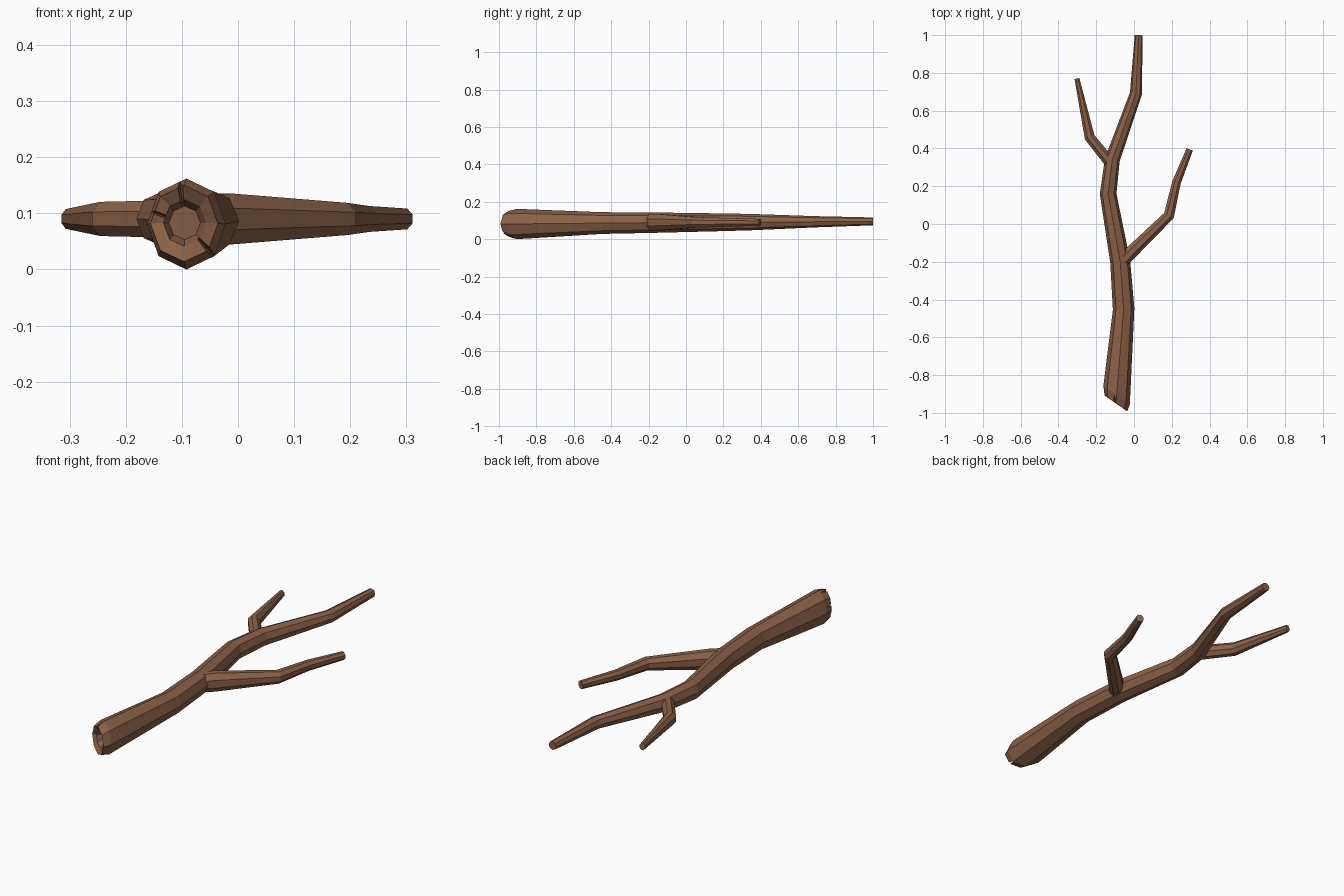
import bpy, bmesh, math
from mathutils import Vector

if "Cube" in bpy.data.objects:
    bpy.data.objects.remove(bpy.data.objects["Cube"])

bark = bpy.data.materials.new("bark brown")
bark.diffuse_color = (0.26, 0.12, 0.064, 1)
bark.use_nodes = True
bark.node_tree.nodes["Principled BSDF"].inputs["Base Color"].default_value = bark.diffuse_color
SIDES = 8
SLANT = -0.7  # slope of the broken end across x


def finish(bm, name):
    bmesh.ops.recalc_face_normals(bm, faces=bm.faces)
    me = bpy.data.meshes.new(name)
    bm.to_mesh(me)
    bm.free()
    me.materials.append(bark)
    ob = bpy.data.objects.new(name, me)
    bpy.context.collection.objects.link(ob)
    return ob


def limb(name, path, phase, broken=()):
    """Faceted tapering tube; points are (x, y, z, side radius, height radius).
    Rings in 'broken' come first and are slanted."""
    bm = bmesh.new()
    pts = [Vector(p[:3]) for p in path]
    rings = []

    def ring(c, side, rx, rz):
        vs = []
        for k in range(SIDES):
            a = phase + 2 * math.pi * k / SIDES
            vs.append(bm.verts.new(c + side * rx * math.cos(a) + Vector((0, 0, rz * math.sin(a)))))
        rings.append(vs)

    for x, y, z, rx, rz in broken:
        ring(Vector((x, y, z)), Vector((1, SLANT, 0)), rx, rz)
    for i, p in enumerate(path):
        d0 = (pts[i] - pts[max(i - 1, 0)]).normalized()
        d1 = (pts[min(i + 1, len(pts) - 1)] - pts[i]).normalized()
        t = (d0 + d1).normalized()
        ring(pts[i], Vector((t.y, -t.x, 0)).normalized(), p[3], p[4])
    for a, b in zip(rings, rings[1:]):
        for k in range(SIDES):
            n = (k + 1) % SIDES
            bm.faces.new((a[k], a[n], b[n], b[k]))
    bm.faces.new(rings[0])
    bm.faces.new(rings[-1])
    return finish(bm, name)


# Main stem, with a hollowed, slanted broken end
stem = limb("main_stem", [
    (-0.055, -0.45, 0.086, 0.057, 0.058),
    (-0.073, -0.20, 0.088, 0.053, 0.055),
    (-0.137, 0.16, 0.090, 0.044, 0.048),
    (-0.115, 0.34, 0.091, 0.040, 0.044),
    (0.010, 0.69, 0.093, 0.032, 0.030),
    (0.025, 1.00, 0.095, 0.021, 0.021),
], math.pi / 8 * 2, broken=[
    (-0.095, -0.90, 0.083, 0.028, 0.030),
    (-0.095, -0.935, 0.083, 0.038, 0.042),
    (-0.096, -0.950, 0.082, 0.060, 0.068),
    (-0.092, -0.905, 0.081, 0.070, 0.081),
])

# Splits in the broken end
bm = bmesh.new()
for deg, width, depth in ((97, 0.018, 0.045), (160, 0.014, 0.035), (-48, 0.016, 0.05)):
    a = math.radians(deg)
    out = Vector((math.cos(a), 0, math.sin(a)))
    across = Vector((-math.sin(a), 0, math.cos(a))) * width / 2
    c = Vector((-0.095, 0, 0.082))
    tip = -0.95 + SLANT * 0.06 * math.cos(a) + depth
    v = []
    for r in (0.036, 0.11):
        for s, y in ((-1, tip - 0.09), (1, tip - 0.09), (0, tip)):
            v.append(bm.verts.new(c + out * r + across * s + Vector((0, y, 0))))
    for f in ((0, 1, 2), (3, 4, 5), (0, 1, 4, 3), (1, 2, 5, 4), (2, 0, 3, 5)):
        bm.faces.new([v[i] for i in f])
cutter = finish(bm, "split_cutter")
cutter.hide_render = True
cutter.hide_set(True)
mod = stem.modifiers.new("splits", 'BOOLEAN')
mod.operation = 'DIFFERENCE'
mod.solver = 'EXACT'
mod.object = cutter

# Side twigs, rooted inside the stem
limb("right_twig", [
    (-0.075, -0.215, 0.090, 0.036, 0.045),
    (-0.02, -0.155, 0.090, 0.037, 0.049),
    (0.185, 0.045, 0.090, 0.031, 0.031),
    (0.225, 0.22, 0.090, 0.025, 0.025),
    (0.295, 0.395, 0.090, 0.019, 0.020),
], math.pi / 8)
limb("left_twig", [
    (-0.115, 0.31, 0.090, 0.032, 0.036),
    (-0.235, 0.46, 0.090, 0.030, 0.033),
    (-0.302, 0.77, 0.090, 0.014, 0.019),
], math.pi / 8)
